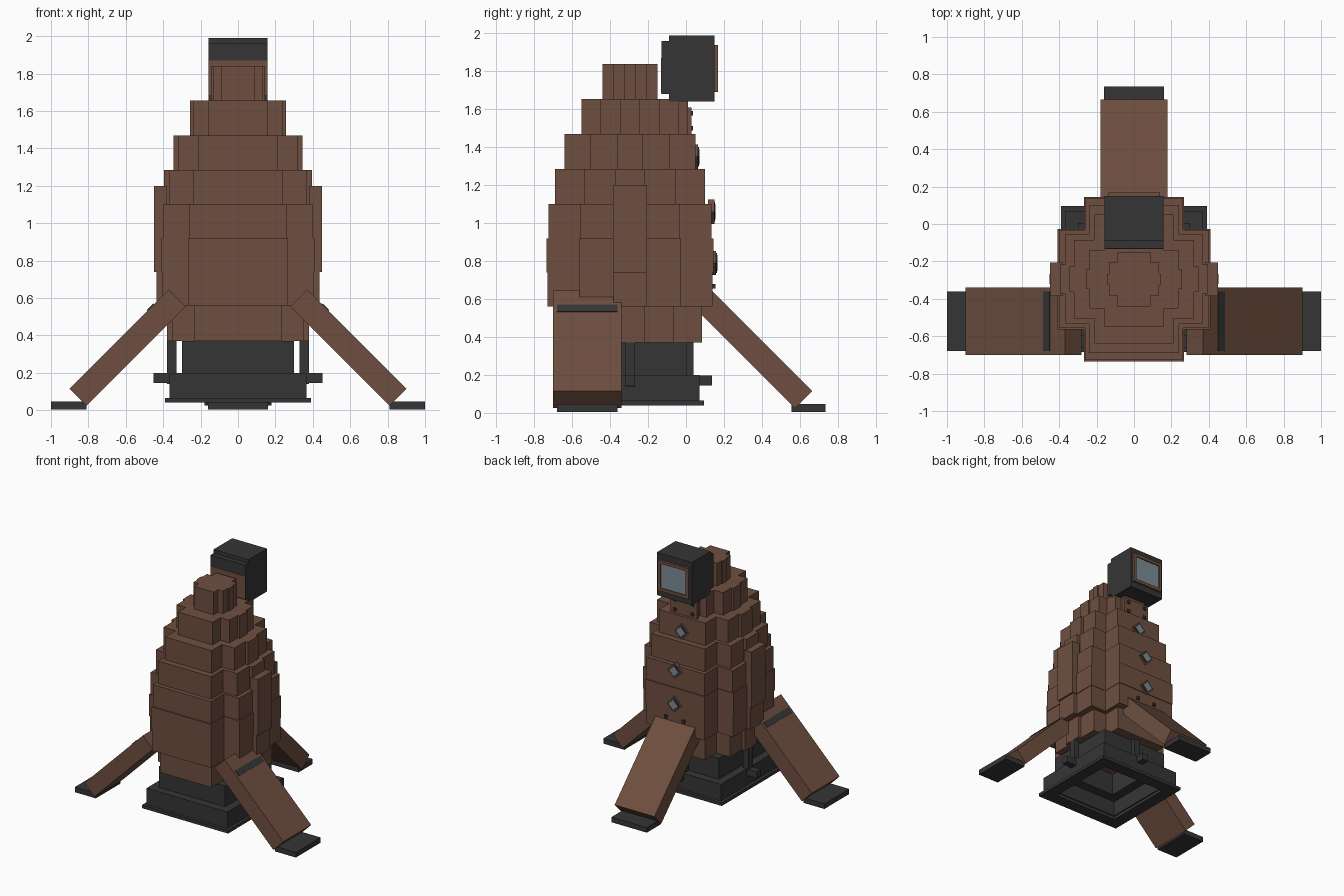
import bpy
import bmesh
import math
from mathutils import Matrix, Vector

cube = bpy.data.objects.get("Cube")
if cube:
    bpy.data.objects.remove(cube, do_unlink=True)


def material(name, rgb):
    m = bpy.data.materials.new(name)
    m.use_nodes = True
    m.diffuse_color = (*rgb, 1)
    m.node_tree.nodes["Principled BSDF"].inputs["Base Color"].default_value = (*rgb, 1)
    return m


BROWN = material("brown", (0.156, 0.078, 0.051))
DARK = material("charcoal", (0.036, 0.036, 0.036))
GLASS = material("grey_blue_glass", (0.20, 0.26, 0.30))
CY = -0.295  # centre of the body in y


def finish(name, bm, mat):
    bmesh.ops.recalc_face_normals(bm, faces=bm.faces)
    me = bpy.data.meshes.new(name)
    bm.to_mesh(me)
    bm.free()
    me.materials.append(mat)
    ob = bpy.data.objects.new(name, me)
    bpy.context.collection.objects.link(ob)
    return ob


def box(name, x, y, z, mat, rot=None):
    """Box from ranges; rot = (axis, degrees) turns it about its own centre."""
    c = Vector([(a + b) / 2 for a, b in (x, y, z)])
    size = [b - a for a, b in (x, y, z)]
    bm = bmesh.new()
    turn = Matrix.Rotation(math.radians(rot[1]), 4, rot[0]) if rot else Matrix()
    bmesh.ops.create_cube(bm, size=1, matrix=Matrix.Translation(c) @ turn @ Matrix.Diagonal((*size, 1)))
    return finish(name, bm, mat)


def prism(name, outline, z0, z1, mat):
    bm = bmesh.new()
    face = bm.faces.new([bm.verts.new((x, y, z0)) for x, y in outline])
    top = bmesh.ops.extrude_face_region(bm, geom=[face])["geom"]
    bmesh.ops.translate(bm, vec=(0, 0, z1 - z0), verts=[v for v in top if isinstance(v, bmesh.types.BMVert)])
    return finish(name, bm, mat)


def ring(name, outer, inner, z0, z1, mat):
    """Square frame lying flat around the body axis."""
    bm = bmesh.new()
    loops = [[bm.verts.new((sx * r, CY + sy * r, z)) for sx, sy in ((1, 1), (-1, 1), (-1, -1), (1, -1))]
             for r, z in ((outer, z0), (outer, z1), (inner, z1), (inner, z0))]
    for i in range(4):
        a, b = loops[i], loops[(i + 1) % 4]
        for k in range(4):
            j = (k + 1) % 4
            bm.faces.new((a[k], a[j], b[j], b[k]))
    return finish(name, bm, mat)


# Stepped body tiers: radius, bottom, top
TIERS = [(0.38, 0.37, 0.56), (0.435, 0.56, 0.74), (0.44, 0.74, 0.92), (0.43, 0.92, 1.10),
         (0.395, 1.10, 1.285), (0.345, 1.285, 1.47), (0.257, 1.47, 1.655), (0.145, 1.655, 1.84)]
for n, (r, z0, z1) in enumerate(TIERS):
    q = [(r, 0.2 * r), (0.93 * r, 0.2 * r), (0.93 * r, 0.61 * r), (0.61 * r, 0.61 * r), (0.61 * r, r)]
    outline = (q + [(-x, y) for x, y in reversed(q)] + [(-x, -y) for x, y in q]
               + [(x, -y) for x, y in reversed(q)])
    prism(f"body_tier_{n + 1}", [(x, CY + y) for x, y in outline], z0, z1, BROWN)

# Vertical side slabs
for s, side in ((1, "left"), (-1, "right")):
    box(f"{side}_slab", sorted((s * 0.38, s * 0.45)), (-0.385, -0.205), (0.74, 1.20), BROWN)

# Sloping side legs, feet and dark bands
for s, side in ((1, "left"), (-1, "right")):
    cx, cz = s * 0.59, 0.335
    box(f"{side}_leg", (cx - 0.375, cx + 0.375), (-0.70, -0.34), (cz - 0.064, cz + 0.064), BROWN, ("Y", s * 45))
    box(f"{side}_foot", sorted((s * 0.81, s * 1.0)), (-0.68, -0.36), (0.005, 0.047), DARK)
    bx, bz = s * 0.467, 0.55
    box(f"{side}_leg_band", (bx - 0.025, bx + 0.025), (-0.68, -0.36), (bz - 0.004, bz + 0.004), DARK, ("Y", s * 45))

# Back leg and foot
box("back_leg", (-0.18, 0.18), (-0.02, 0.73), (0.271, 0.399), BROWN, ("X", -45))
box("back_foot", (-0.16, 0.16), (0.555, 0.735), (0.005, 0.047), DARK)
for x in (-0.08, 0.08):
    box("back_leg_bolt", (x - 0.012, x + 0.012), (0.14, 0.155), (0.655, 0.679), DARK)

# Hollow base
ring("base_plate", 0.39, 0.29, 0.04, 0.065, DARK)
ring("base_wall", 0.365, 0.28, 0.065, 0.20, DARK)
ring("base_upper_wall", 0.30, 0.20, 0.19, 0.37, DARK)
for s, side in ((1, "left"), (-1, "right")):
    box(f"{side}_base_post", sorted((s * 0.33, s * 0.38)), (CY - 0.027, CY + 0.027), (0.14, 0.37), DARK)
    box(f"{side}_base_peg", sorted((s * 0.35, s * 0.453)), (CY - 0.027, CY + 0.027), (0.145, 0.198), DARK)
box("back_base_post", (-0.027, 0.027), (-0.005, 0.04), (0.14, 0.37), DARK)
box("back_base_peg", (-0.027, 0.027), (0.03, 0.137), (0.145, 0.198), DARK)

# Head housing
box("head", (-0.158, 0.158), (-0.09, 0.15), (1.64, 1.99), DARK)
box("head_rear_cap", (-0.157, 0.157), (-0.13, -0.08), (1.68, 1.96), DARK)
box("head_rear_panel", (-0.155, 0.155), (-0.133, -0.128), (1.682, 1.87), BROWN)

# Screen with its frame
for z in (1.69, 1.915):
    box("screen_frame_bar", (-0.14, 0.14), (0.145, 0.168), (z, z + 0.025), BROWN)
for x in (-0.14, 0.115):
    box("screen_frame_post", (x, x + 0.025), (0.145, 0.168), (1.715, 1.915), BROWN)
box("screen", (-0.115, 0.115), (0.15, 0.159), (1.715, 1.915), GLASS)

# Neck bracket
box("neck_plate", (-0.12, 0.12), (0.005, 0.028), (1.47, 1.61), BROWN)
box("neck_mount", (-0.10, 0.10), (-0.05, 0.01), (1.47, 1.65), BROWN)
for x in (-0.08, 0.08):
    for z in (1.50, 1.58):
        box("neck_bolt", (x - 0.012, x + 0.012), (0.025, 0.038), (z - 0.012, z + 0.012), DARK)

# Diamond lamps down the back
for n, (y, z) in enumerate(((0.05, 1.35), (0.135, 1.06), (0.145, 0.79))):
    for part, h, d, mat in (("rim", 0.045, 0.014, BROWN), ("bezel", 0.037, 0.018, DARK), ("lens", 0.029, 0.021, GLASS)):
        box(f"lamp_{n + 1}_{part}", (-h, h), (y - 0.02, y + d), (z - h, z + h), mat, ("Y", 45))
